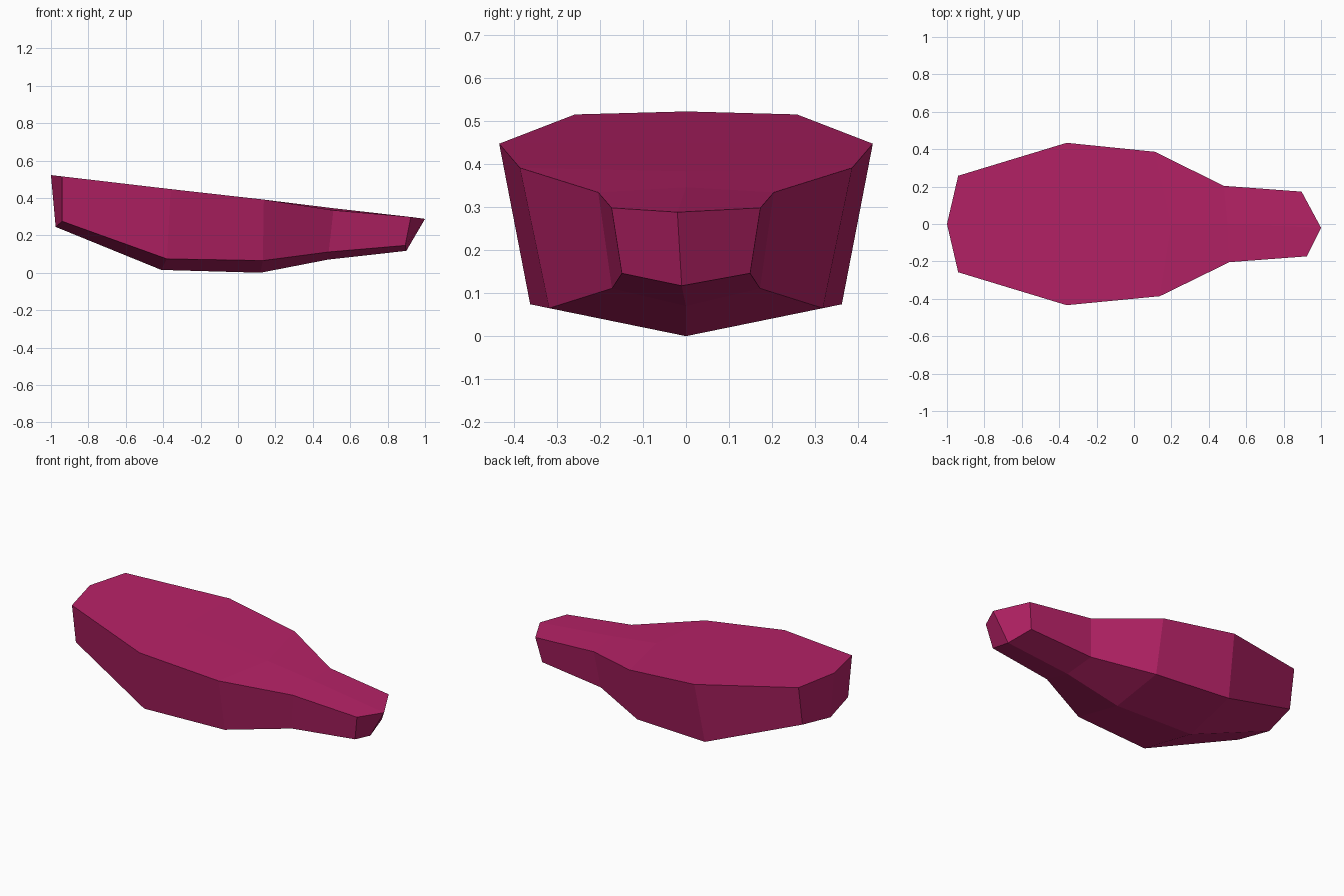
import bpy, bmesh

cube = bpy.data.objects.get("Cube")
if cube:
    bpy.data.objects.remove(cube, do_unlink=True)

mat = bpy.data.materials.new("raspberry")
mat.use_nodes = True
colour = (0.47, 0.016, 0.135, 1)
mat.diffuse_color = colour
mat.node_tree.nodes["Principled BSDF"].inputs["Base Color"].default_value = colour

# Hull stations from stern to bow:
# side skew in x, deck edge, chine (x, half width, z), keel and deck centre (x, z)
STATIONS = [
    (0, (-0.94, 0.258, 0.515), (-0.94, 0.22, 0.275), (-0.975, 0.245), (-1.0, 0.522)),
    (0, (-0.36, 0.434, 0.447), (-0.38, 0.362, 0.074), (-0.41, 0.015), (-0.36, 0.447)),
    (0.013, (0.125, 0.386, 0.391), (0.12, 0.318, 0.065), (0.12, 0.0), (0.2, 0.383)),
    (0.015, (0.495, 0.204, 0.334), (0.47, 0.172, 0.111), (0.48, 0.07), (0.5, 0.346)),
    (0.014, (0.91, 0.173, 0.298), (0.88, 0.149, 0.146), (0.9, 0.117), (1.0, 0.288)),
]

bm = bmesh.new()
rows = []
for skew, deck, chine, keel, centre in STATIONS:
    bow_y = -0.02 if centre[0] == 1.0 else 0
    rows.append({
        "keel": bm.verts.new((keel[0], bow_y / 2, keel[1])),
        "centre": bm.verts.new((centre[0], bow_y, centre[1])),
        "deck": {s: bm.verts.new((deck[0] - s * skew, s * deck[1], deck[2])) for s in (1, -1)},
        "chine": {s: bm.verts.new((chine[0] - s * skew, s * chine[1], chine[2])) for s in (1, -1)},
    })

# Deck, side and bottom panels between stations
for a, b in zip(rows, rows[1:]):
    for s in (1, -1):
        bm.faces.new((a["centre"], b["centre"], b["deck"][s], a["deck"][s]))
        bm.faces.new((a["deck"][s], b["deck"][s], b["chine"][s], a["chine"][s]))
        bm.faces.new((a["chine"][s], b["chine"][s], b["keel"], a["keel"]))

# Stern and bow end panels
for r in (rows[0], rows[-1]):
    for s in (1, -1):
        bm.faces.new((r["centre"], r["deck"][s], r["chine"][s], r["keel"]))

bmesh.ops.recalc_face_normals(bm, faces=bm.faces[:])
mesh = bpy.data.meshes.new("hull")
bm.to_mesh(mesh)
bm.free()
mesh.materials.append(mat)
hull = bpy.data.objects.new("hull", mesh)
bpy.context.collection.objects.link(hull)
